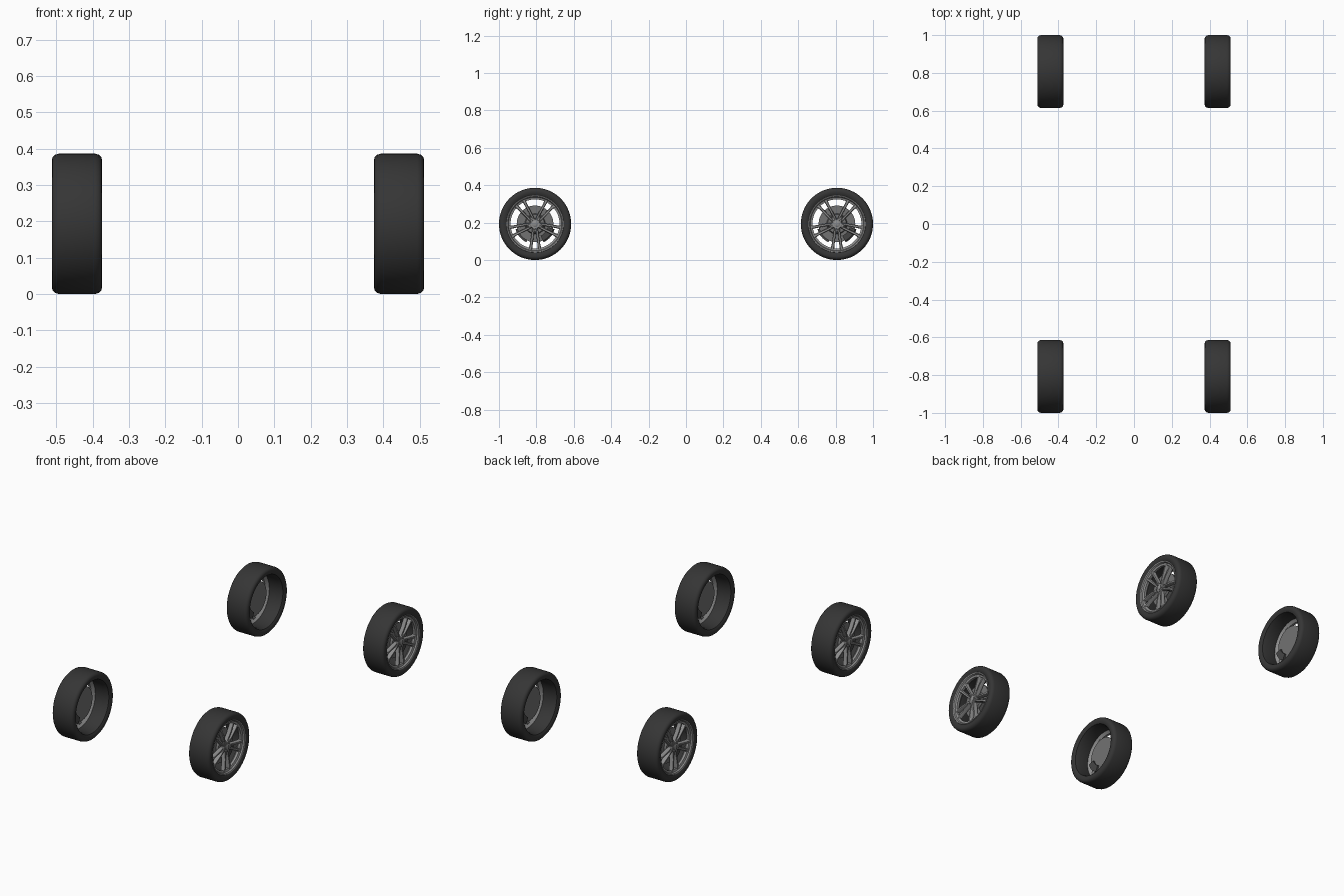
import bpy
import bmesh
from math import cos, sin, pi, radians

cube = bpy.data.objects.get("Cube")
if cube:
    bpy.data.objects.remove(cube, do_unlink=True)


def material(name, value):
    m = bpy.data.materials.new(name)
    m.use_nodes = True
    colour = (value, value, value, 1)
    m.diffuse_color = colour
    bsdf = m.node_tree.nodes["Principled BSDF"]
    bsdf.inputs["Base Color"].default_value = colour
    bsdf.inputs["Roughness"].default_value = 0.6
    return m


RUBBER = material("black rubber", 0.036)
ALLOY = material("alloy grey", 0.27)
STEEL = material("brake steel", 0.17)
DARK = material("dark caliper", 0.06)

SEGMENTS = 64
STEP = 2 * pi / 5
SPOKE_ANGLES = [radians(54) + STEP * k for k in range(5)]


# Wheel space: the axle is x, the outer face looks to +x
def point(x, r, a, t=0.0):
    return (x, r * cos(a) - t * sin(a), r * sin(a) + t * cos(a))


def skin(bm, rings, closed_path=False):
    """Join equal rings of points, capping the ends of an open path."""
    loops = [[bm.verts.new(p) for p in ring] for ring in rings]
    n = len(loops[0])
    pairs = list(zip(loops, loops[1:]))
    if closed_path:
        pairs.append((loops[-1], loops[0]))
    for a, b in pairs:
        for i in range(n):
            j = (i + 1) % n
            bm.faces.new((a[i], a[j], b[j], b[i]))
    if not closed_path:
        bm.faces.new(loops[0])
        bm.faces.new(loops[-1])


def lathe(bm, profile, closed=True, segments=SEGMENTS):
    skin(bm, [[point(x, r, 2 * pi * i / segments) for i in range(segments)]
              for x, r in profile], closed)


def finish(bm, name, mat):
    bmesh.ops.recalc_face_normals(bm, faces=bm.faces)
    for f in bm.faces:
        f.smooth = True
    for e in bm.edges:
        e.smooth = len(e.link_faces) == 2 and e.calc_face_angle() < radians(35)
    mesh = bpy.data.meshes.new(name)
    bm.to_mesh(mesh)
    bm.free()
    mesh.materials.append(mat)
    return mesh


def make_tyre():
    bm = bmesh.new()
    outside = [(0.050, 0.193), (0.060, 0.190), (0.067, 0.183), (0.069, 0.175),
               (0.067, 0.162), (0.062, 0.153)]
    back = [(-x, r) for x, r in reversed(outside)]
    lathe(bm, outside + [(0.040, 0.147), (-0.040, 0.147)] + back)
    return finish(bm, "tyre", RUBBER)


def make_rim():
    bm = bmesh.new()
    lathe(bm, [(0.060, 0.155), (0.064, 0.152), (0.062, 0.146), (0.054, 0.142),
               (0.050, 0.131), (0.036, 0.131), (0.020, 0.149), (0.050, 0.155)])
    return finish(bm, "rim", ALLOY)


def make_spokes():
    bm = bmesh.new()
    # Five pairs of spokes, spreading a little towards the rim
    stations = [(0.020, 0.008, 0.006, 0.046), (0.070, 0.015, 0.007, 0.053),
                (0.115, 0.021, 0.008, 0.055), (0.138, 0.026, 0.011, 0.054)]
    for a in SPOKE_ANGLES:
        for side in (-1, 1):
            rings = []
            for r, t, half, front in stations:
                section = [(front - 0.022, -half), (front - 0.005, -half),
                           (front, -half * 0.6), (front, half * 0.6),
                           (front - 0.005, half), (front - 0.022, half)]
                rings.append([point(x, r, a, side * t + w) for x, w in section])
            skin(bm, rings)
    return finish(bm, "spokes", ALLOY)


def make_hub():
    bm = bmesh.new()
    # Star plate joining the spoke pairs
    star = []
    for a in SPOKE_ANGLES:
        star += [(0.052, a), (0.027, a + STEP / 2)]
    skin(bm, [[point(x, r * s, a) for r, a in star]
              for x, s in ((0.026, 1), (0.046, 1), (0.051, 0.85))])
    # Centre cap
    lathe(bm, [(0.045, 0.016), (0.054, 0.016), (0.056, 0.013)], False, 32)
    return finish(bm, "hub_star", ALLOY)


def make_bolts():
    bm = bmesh.new()
    for a in SPOKE_ANGLES:
        skin(bm, [[(x, 0.025 * cos(a) + r * cos(i * pi / 3),
                    0.025 * sin(a) + r * sin(i * pi / 3)) for i in range(6)]
                  for x, r in ((0.045, 0.005), (0.054, 0.004))])
    return finish(bm, "wheel_bolts", STEEL)


def make_brake_disc():
    bm = bmesh.new()
    lathe(bm, [(0.006, 0.098), (0.018, 0.098), (0.018, 0.055), (0.030, 0.050),
               (0.030, 0.030)], False)
    return finish(bm, "brake_disc", STEEL)


def make_caliper():
    bm = bmesh.new()
    # Curved block gripping the edge of the disc
    rings = []
    for i in range(9):
        a = radians(-65 + 50 * i / 8)
        rings.append([point(x, r, a) for x, r in
                      ((-0.004, 0.070), (-0.004, 0.108), (0.022, 0.108),
                       (0.028, 0.100), (0.028, 0.070))])
    skin(bm, rings)
    return finish(bm, "brake_caliper", DARK)


parts = [make_tyre(), make_rim(), make_spokes(), make_hub(), make_bolts(),
         make_brake_disc(), make_caliper()]

# Four wheels share the same parts, the right pair turned to face outward
for end, y in (("front", -0.807), ("rear", 0.807)):
    for side, x, turn in (("left", 0.443, 0), ("right", -0.443, pi)):
        for mesh in parts:
            ob = bpy.data.objects.new(f"{end}_{side}_{mesh.name}", mesh)
            ob.location = (x, y, 0.193)
            ob.rotation_euler.z = turn
            bpy.context.scene.collection.objects.link(ob)
